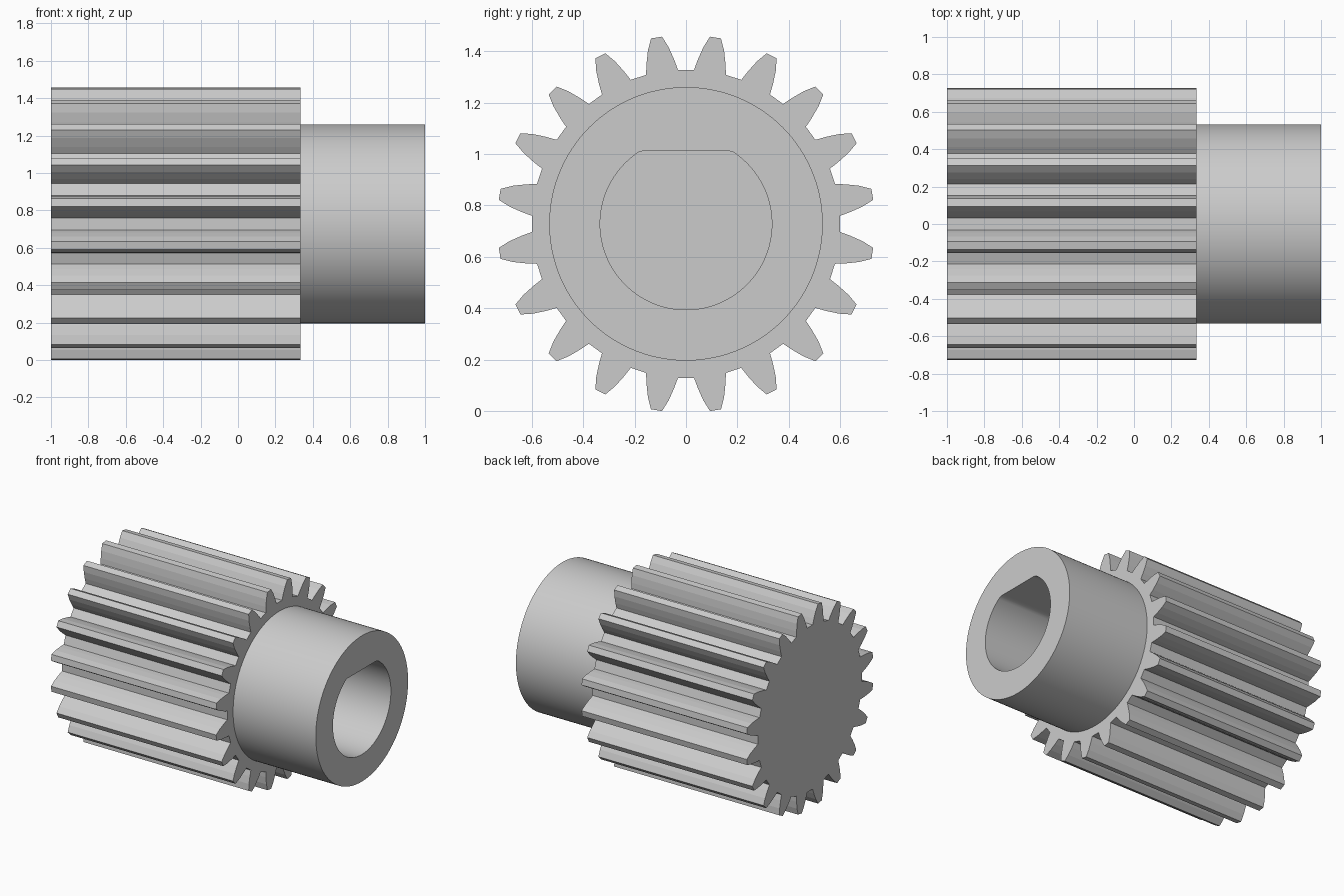
import bpy
import bmesh
from math import sin, cos, radians, pi

cube = bpy.data.objects.get("Cube")
if cube:
    bpy.data.objects.remove(cube, do_unlink=True)

AXIS_Z = 0.728
BACK, SHOULDER, FRONT = -1.0, 0.333, 1.0
TEETH = 20

steel = bpy.data.materials.new("plain_grey")
steel.diffuse_color = (0.6, 0.6, 0.6, 1)
steel.use_nodes = True
steel.node_tree.nodes["Principled BSDF"].inputs["Base Color"].default_value = (0.6, 0.6, 0.6, 1)


def ring(bm, x, polar):
    """Loop of vertices around the shaft axis from (radius, angle) pairs."""
    return [bm.verts.new((x, r * cos(a), AXIS_Z + r * sin(a))) for r, a in polar]


def skin(bm, a, b):
    """Quads between two loops of equal length."""
    n = len(a)
    for i in range(n):
        j = (i + 1) % n
        bm.faces.new((a[i], a[j], b[j], b[i]))


def finish(bm, name):
    bmesh.ops.recalc_face_normals(bm, faces=bm.faces)
    mesh = bpy.data.meshes.new(name)
    bm.to_mesh(mesh)
    bm.free()
    mesh.materials.append(steel)
    obj = bpy.data.objects.new(name, mesh)
    bpy.context.collection.objects.link(obj)
    return obj


# Toothed pinion: half tooth profile mirrored and repeated around the axis
half_tooth = [(0.60, 6.0), (0.64, 4.9), (0.69, 3.4), (0.734, 1.7)]
tooth = [(r, -d) for r, d in half_tooth] + [(r, d) for r, d in reversed(half_tooth)]
outline = [(r, radians(d + (k + 0.5) * 360 / TEETH)) for k in range(TEETH) for r, d in tooth]

bm = bmesh.new()
back = ring(bm, BACK, outline)
front = ring(bm, SHOULDER, outline)
skin(bm, back, front)
bm.faces.new(back)
bm.faces.new(front)
finish(bm, "pinion_teeth")

# Round hub with a D-shaped bore, flat side up
SIDES, HUB_R, BORE_R, FLAT = 120, 0.532, 0.334, 0.284
angles = [2 * pi * i / SIDES for i in range(SIDES)]
hub = [(HUB_R, a) for a in angles]
bore = [(min(BORE_R, FLAT / max(sin(a), 0.01)), a) for a in angles]

bm = bmesh.new()
loops = [ring(bm, SHOULDER, hub), ring(bm, FRONT, hub), ring(bm, FRONT, bore), ring(bm, SHOULDER, bore)]
for a, b in zip(loops, loops[1:] + loops[:1]):
    skin(bm, a, b)
collar = finish(bm, "bored_hub")

bpy.ops.object.select_all(action='DESELECT')
collar.select_set(True)
bpy.context.view_layer.objects.active = collar
bpy.ops.object.shade_smooth_by_angle(angle=radians(25))
